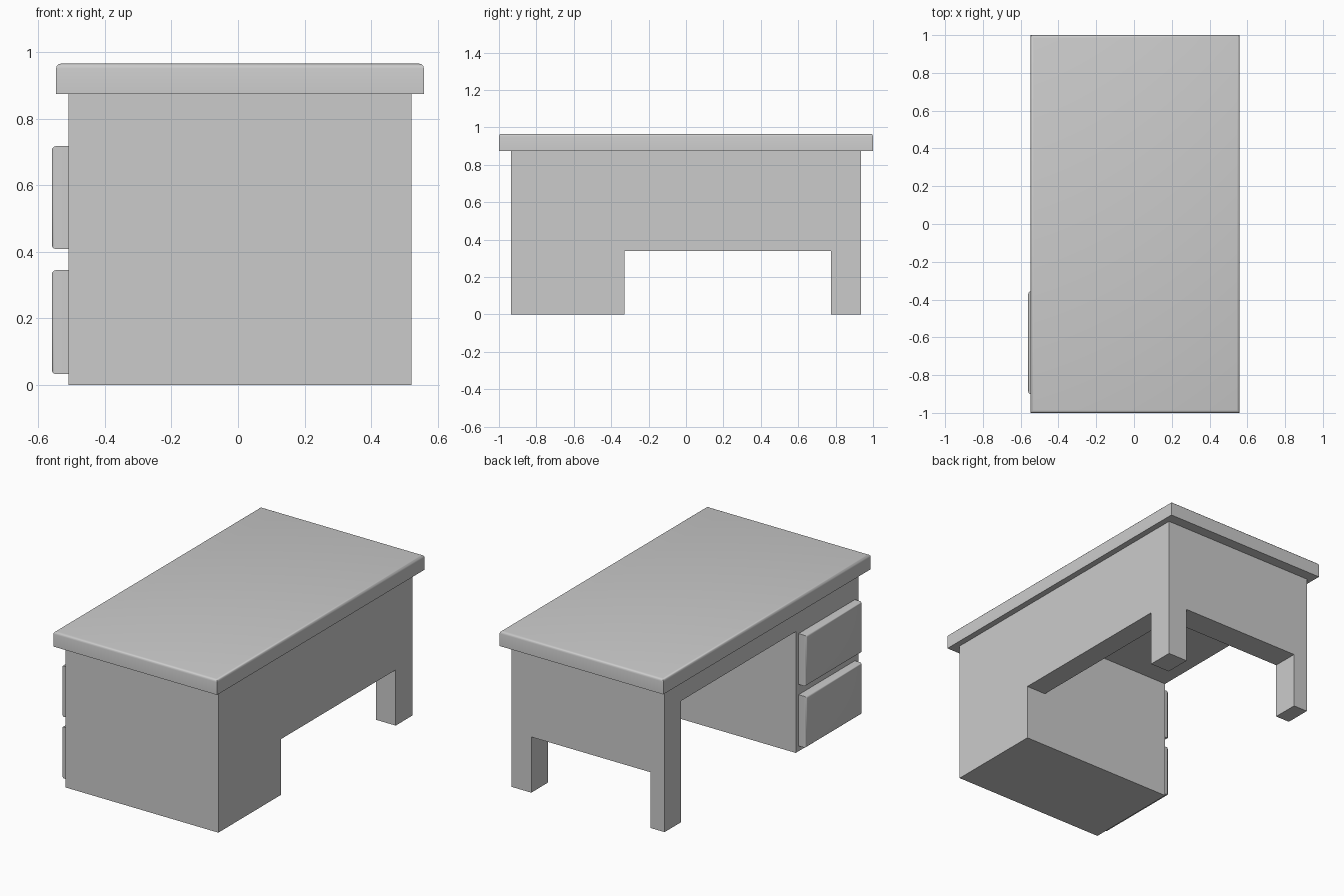
import bpy, bmesh
from mathutils import Vector

if "Cube" in bpy.data.objects:
    bpy.data.objects.remove(bpy.data.objects["Cube"])


def box(name, lo, hi, bevel_axis=None, radius=0.015):
    """Box between two corners; bevel_axis rounds the rim of the face facing that way."""
    lo, hi = Vector(lo), Vector(hi)
    bm = bmesh.new()
    bmesh.ops.create_cube(bm, size=1)
    for v in bm.verts:
        v.co = (lo + hi) / 2 + v.co * (hi - lo)
    if bevel_axis:
        bm.normal_update()
        face = max(bm.faces, key=lambda f: f.normal.dot(Vector(bevel_axis)))
        bmesh.ops.bevel(bm, geom=list(face.edges), offset=radius, segments=3,
                        profile=0.5, affect='EDGES')
    mesh = bpy.data.meshes.new(name)
    bm.to_mesh(mesh)
    bm.free()
    obj = bpy.data.objects.new(name, mesh)
    bpy.context.collection.objects.link(obj)
    if bevel_axis:
        bpy.ops.object.select_all(action='DESELECT')
        obj.select_set(True)
        bpy.context.view_layer.objects.active = obj
        bpy.ops.object.shade_smooth_by_angle(angle=0.6)
    return obj


def cut(target, name, lo, hi):
    """Subtract a box from the target with a hidden cutter."""
    cutter = box(name, lo, hi)
    cutter.hide_render = True
    cutter.display_type = 'WIRE'
    mod = target.modifiers.new(name, 'BOOLEAN')
    mod.operation = 'DIFFERENCE'
    mod.solver = 'EXACT'
    mod.object = cutter
    bpy.context.view_layer.objects.active = target
    bpy.ops.object.modifier_apply(modifier=mod.name)
    bpy.data.objects.remove(cutter)


# Desk top with softened upper rim
box("desk_top", (-0.547, -1, 0.875), (0.559, 1, 0.966), (0, 0, 1))

# Carcass: pedestal, legs and panels left over after three cuts
carcass = box("carcass", (-0.51, -0.935, 0), (0.522, 0.935, 0.875))
cut(carcass, "knee_space", (-0.7, -0.33, -0.1), (0.39, 0.775, 0.74))
cut(carcass, "side_opening", (0.3, -0.33, -0.1), (0.7, 0.775, 0.34))
cut(carcass, "end_opening", (-0.415, 0.7, -0.1), (0.39, 1.1, 0.34))

# Two drawer fronts on the pedestal
for name, z0, z1 in (("lower_drawer", 0.032, 0.345), ("upper_drawer", 0.408, 0.718)):
    box(name, (-0.56, -0.9, z0), (-0.51, -0.357, z1), (-1, 0, 0), 0.013)
